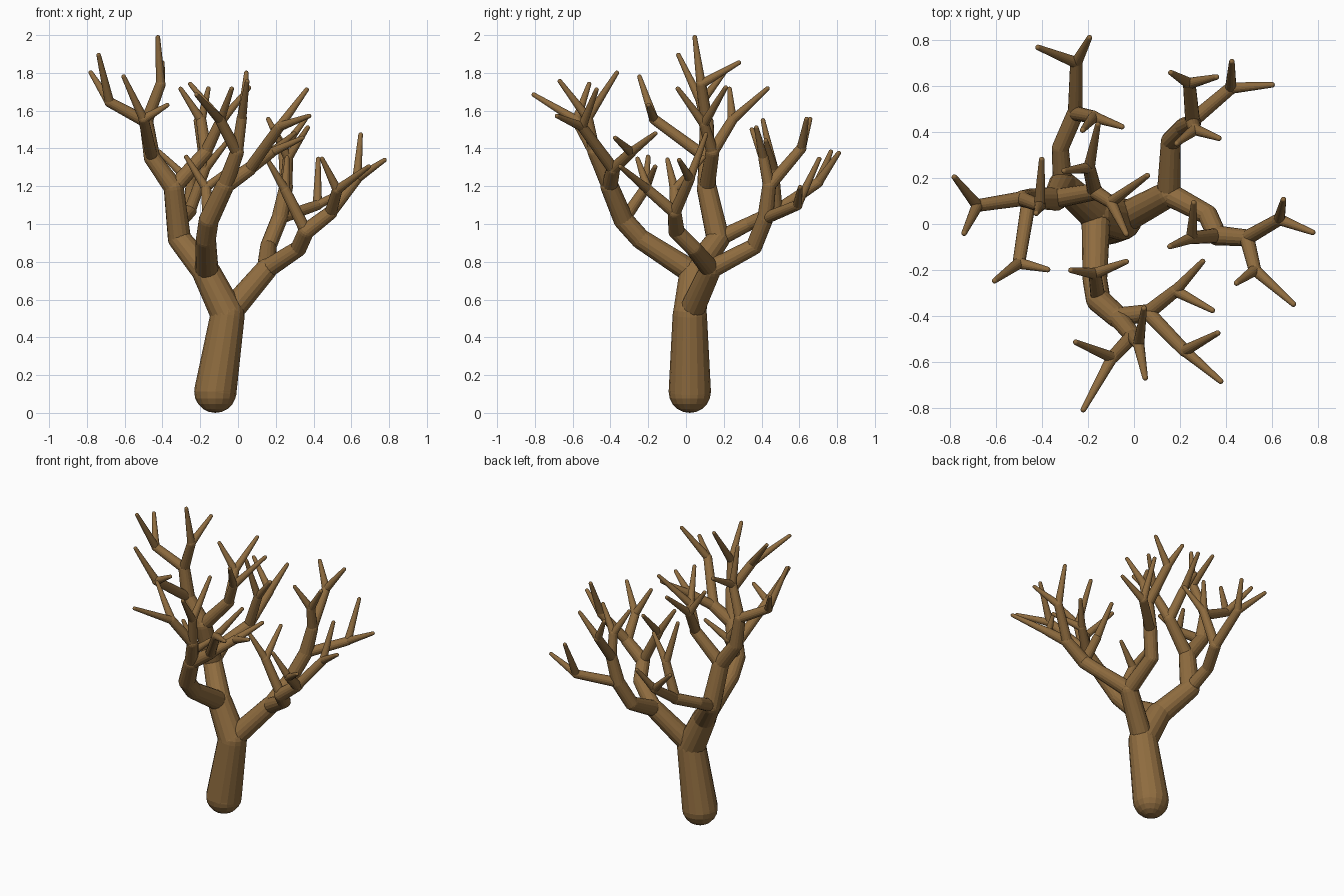
import bpy, bmesh
from mathutils import Vector, Matrix

if "Cube" in bpy.data.objects:
    bpy.data.objects.remove(bpy.data.objects["Cube"])

SIDES = 16
TIP_R = 0.012

bark = bpy.data.materials.new("brown bark")
bark.diffuse_color = (0.275, 0.15, 0.05, 1)
bark.use_nodes = True
bark.node_tree.nodes["Principled BSDF"].inputs["Base Color"].default_value = bark.diffuse_color


class Node:
    def __init__(self, parent, pos, part):
        self.parent, self.pos, self.part = parent, Vector(pos), part
        self.kids = []
        nodes.append(self)
        if parent:
            parent.kids.append(self)

    def tips(self):
        return sum(k.tips() for k in self.kids) if self.kids else 1

    def radius(self):
        # thickness follows the number of twigs carried
        return 0.0205 * self.tips() ** 0.415 if self.kids else TIP_R


nodes = []


def grow(start, part, *points):
    """Continue a limb through points and return its end."""
    for p in points:
        start = Node(start, p, part)
    return start


def fork(start, part, pos, *tips):
    """A short branch ending in a spray of pointed twigs."""
    end = Node(start, pos, part)
    for t in tips:
        t = Vector(t)
        Node(end, t - (t - end.pos).normalized() * TIP_R, part)


# trunk
base = Node(None, (-0.12, 0.02, 0.112), "trunk")
top = grow(base, "trunk", (-0.055, 0.02, 0.52))

# right limb
right = grow(top, "right_limb", (0.15, 0.13, 0.76))
P = "right_front_branch"
b = grow(right, P, (0.32, 0.04, 0.87), (0.36, -0.05, 0.96))
fork(b, P, (0.25, -0.06, 1.18), (0.26, 0.10, 1.36), (0.15, -0.10, 1.35))
b = grow(b, P, (0.49, -0.06, 1.06))
fork(b, P, (0.63, 0.02, 1.24), (0.65, 0.11, 1.485), (0.785, -0.04, 1.345))
fork(b, P, (0.525, -0.20, 1.18), (0.44, -0.26, 1.355), (0.70, -0.355, 1.31))

P = "right_back_branch"
b = grow(right, P, (0.16, 0.36, 0.88), (0.22, 0.42, 1.03))
fork(b, P, (0.42, 0.59, 1.10), (0.425, 0.71, 1.355), (0.61, 0.605, 1.20))
b = grow(b, P, (0.255, 0.44, 1.20))
fork(b, P, (0.24, 0.61, 1.40), (0.155, 0.66, 1.565), (0.365, 0.64, 1.565))
fork(b, P, (0.265, 0.41, 1.35), (0.18, 0.345, 1.51), (0.375, 0.37, 1.52))

# left limb
left = grow(top, "left_limb", (-0.165, 0.04, 0.74))
P = "left_branch"
elbow = grow(left, P, (-0.31, 0.17, 0.92))
b = grow(elbow, P, (-0.34, 0.11, 1.19))
crown = grow(b, P, (-0.455, 0.11, 1.35))
inner = grow(b, "inner_branch", (-0.17, 0.14, 1.38))
fork(crown, P, (-0.50, -0.17, 1.555), (-0.61, -0.25, 1.79), (-0.365, -0.20, 1.635))
b = grow(crown, P, (-0.485, 0.11, 1.54))
fork(b, P, (-0.68, 0.08, 1.645), (-0.785, 0.21, 1.81), (-0.74, -0.045, 1.905))
fork(b, P, (-0.41, 0.08, 1.74), (-0.425, 0.045, 2.0), (-0.40, 0.29, 1.86))

P = "inner_branch"
fork(inner, P, (-0.195, 0.245, 1.55), (-0.155, 0.44, 1.725), (-0.31, 0.23, 1.725))
fork(inner, P, (-0.10, 0.095, 1.53), (0.065, 0.215, 1.73), (-0.03, -0.05, 1.725))

P = "back_branch"
b = grow(elbow, P, (-0.32, 0.33, 1.00), (-0.255, 0.48, 1.07))
fork(b, P, (-0.25, 0.70, 1.22), (-0.425, 0.77, 1.39), (-0.19, 0.815, 1.385))
fork(b, P, (-0.175, 0.465, 1.29), (-0.045, 0.42, 1.45), (-0.225, 0.405, 1.56))

# front branch
P = "front_branch"
b = grow(left, P, (-0.17, -0.24, 0.92))
b = grow(b, P, (-0.155, -0.33, 1.02))
fork(b, P, (-0.17, -0.215, 1.19), (-0.28, -0.20, 1.365), (-0.025, -0.16, 1.31))
b = grow(b, P, (-0.07, -0.405, 1.20))
side = grow(b, P, (0.06, -0.385, 1.29))
fork(side, P, (0.18, -0.29, 1.38), (0.305, -0.155, 1.485), (0.35, -0.38, 1.46))
fork(side, P, (0.22, -0.55, 1.515), (0.37, -0.47, 1.72), (0.385, -0.69, 1.575))
b = grow(b, P, (-0.005, -0.485, 1.38))
fork(b, P, (-0.095, -0.58, 1.55), (-0.26, -0.51, 1.75), (-0.225, -0.815, 1.69))
fork(b, P, (0.02, -0.52, 1.56), (0.05, -0.675, 1.765), (0.045, -0.36, 1.81))


# skin every segment with a tapered tube and a rounded joint
parts = {}
for n in nodes:
    if n.part not in parts:
        parts[n.part] = bmesh.new()
    bm = parts[n.part]
    r = 0.112 if n is base else n.radius()
    rot = Matrix.Identity(4)
    if n.parent:
        d = n.pos - n.parent.pos
        rot = d.to_track_quat('Z', 'Y').to_matrix().to_4x4()
        if n.parent is base:
            start = 0.112
        elif n.kids:
            start = min(n.parent.radius(), r * 1.18)
        else:
            start = 0.025
        bmesh.ops.create_cone(bm, segments=SIDES, radius1=start, radius2=r,
                              depth=d.length, cap_ends=False,
                              matrix=Matrix.Translation((n.pos + n.parent.pos) / 2) @ rot)
    bmesh.ops.create_uvsphere(bm, u_segments=SIDES, v_segments=10, radius=r,
                              matrix=Matrix.Translation(n.pos) @ rot)

for name, bm in parts.items():
    mesh = bpy.data.meshes.new(name)
    bm.to_mesh(mesh)
    bm.free()
    mesh.materials.append(bark)
    bpy.context.collection.objects.link(bpy.data.objects.new(name, mesh))
